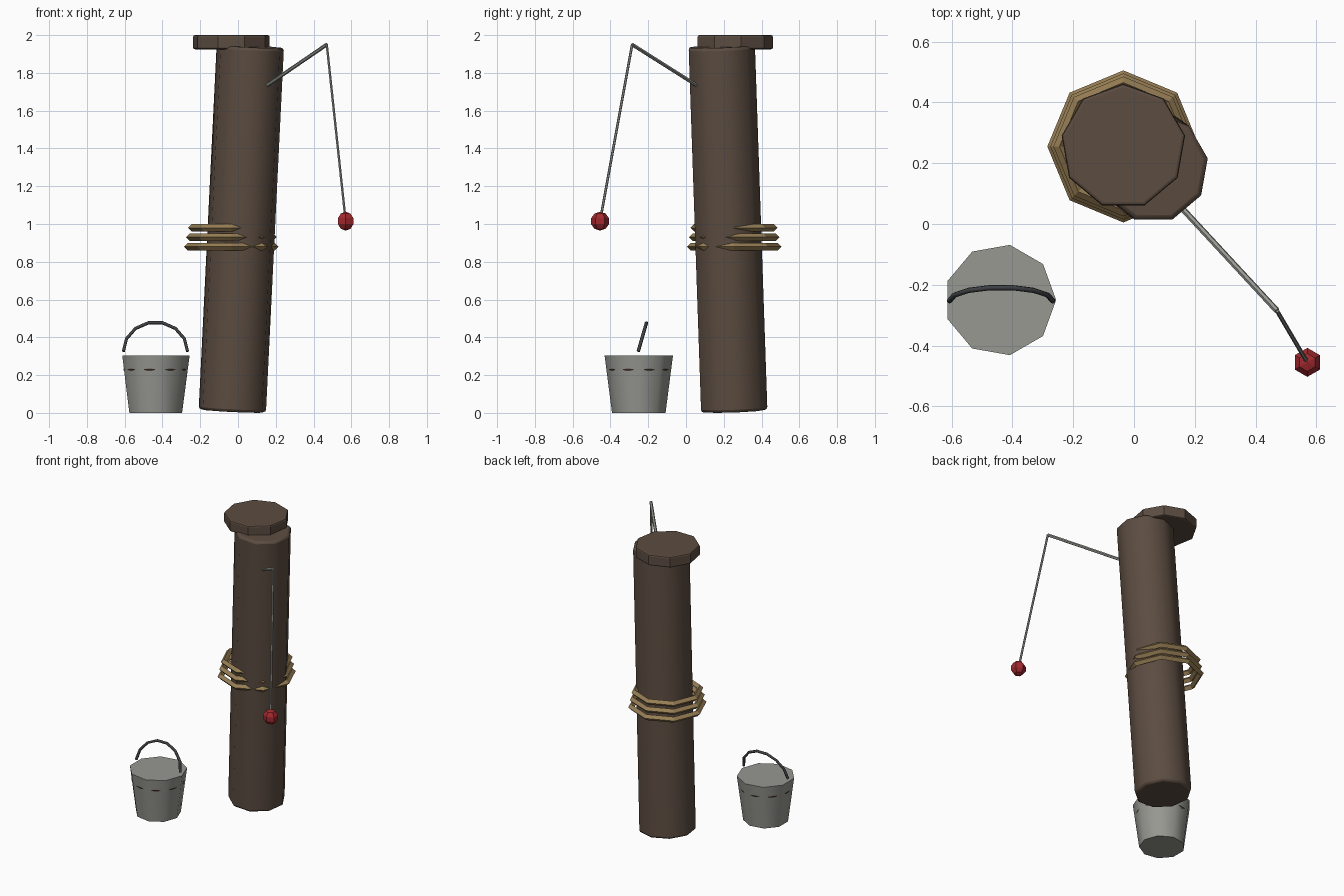
import bpy
from math import radians, sin, cos, pi
from mathutils import Vector

default = bpy.data.objects.get("Cube")
if default:
    bpy.data.objects.remove(default, do_unlink=True)


def material(name, rgb):
    m = bpy.data.materials.new(name)
    m.use_nodes = True
    m.diffuse_color = (*rgb, 1)
    m.node_tree.nodes["Principled BSDF"].inputs["Base Color"].default_value = (*rgb, 1)
    return m


WOOD = material("dark_wood", (0.105, 0.072, 0.052))
METAL = material("grey_metal", (0.31, 0.315, 0.285))
IRON = material("dark_iron", (0.05, 0.052, 0.058))
ROPE = material("tan_rope", (0.31, 0.21, 0.09))
RED = material("red_paint", (0.36, 0.022, 0.028))


def finish(name, mat, smooth=None, bevel=0):
    ob = bpy.context.object
    ob.name = name
    ob.data.materials.append(mat)
    if smooth:
        bpy.ops.object.shade_smooth_by_angle(angle=radians(smooth))
    if bevel:
        mod = ob.modifiers.new("Bevel", 'BEVEL')
        mod.width = bevel
        mod.segments = 2
        mod.limit_method = 'ANGLE'
        mod.angle_limit = radians(60)
    return ob


def rod(name, start, end, radius, sides, mat, **kw):
    """Straight prism between two points."""
    a, b = Vector(start), Vector(end)
    turn = Vector((0, 0, 1)).rotation_difference(b - a).to_euler()
    bpy.ops.mesh.primitive_cylinder_add(vertices=sides, radius=radius, depth=(b - a).length,
                                        location=(a + b) / 2, rotation=turn)
    return finish(name, mat, **kw)


def ring(name, centre, major, minor, segments, sides, mat):
    bpy.ops.mesh.primitive_torus_add(major_segments=segments, minor_segments=sides,
                                     major_radius=major, minor_radius=minor, location=centre)
    return finish(name, mat)


# Leaning post and its level cap
rod("post", (-0.03, 0.25, 0.01), (0.065, 0.184, 1.94), 0.181, 9, WOOD, smooth=42, bevel=0.015)
rod("post_cap", (-0.035, 0.255, 1.925), (-0.035, 0.255, 2), 0.206, 9, WOOD, bevel=0.01)

# Rope coils, each a little tighter than the one below
for i in range(3):
    ring(f"rope_coil_{i + 1}", (-0.035, 0.255, 0.88 + 0.05 * i), 0.23 - 0.01 * i, 0.02, 8, 4, ROPE)

# Pole, hanging line and float
tip, float_pos = (0.47, -0.285, 1.95), (0.57, -0.455, 1.015)
rod("pole", (0.155, 0.055, 1.735), tip, 0.01, 6, METAL)
rod("line", tip, float_pos, 0.007, 6, METAL)
bpy.ops.mesh.primitive_uv_sphere_add(segments=6, ring_count=5, radius=0.05, location=float_pos)
finish("float", RED)

# Bucket with a band that shows through its flat sides
bx, by = -0.44, -0.25
bpy.ops.mesh.primitive_cone_add(vertices=9, radius1=0.144, radius2=0.184, depth=0.305,
                                location=(bx, by, 0.1525), rotation=(0, 0, -pi / 2))
finish("bucket", METAL, smooth=45)
ring("bucket_band", (bx, by, 0.23), 0.155, 0.012, 36, 8, WOOD)

# Bucket handle, an arch leaning back
curve = bpy.data.curves.new("bucket_handle", 'CURVE')
curve.dimensions = '3D'
curve.bevel_depth = 0.009
curve.bevel_resolution = 1
curve.use_fill_caps = True
arch = curve.splines.new('POLY')
steps = 7
arch.points.add(steps)
for i, p in enumerate(arch.points):
    a = pi * i / steps
    p.co = (0.17 * cos(a), 0, 0.162 * sin(a), 1)
curve.materials.append(IRON)
handle = bpy.data.objects.new("bucket_handle", curve)
handle.location = (bx + 0.003, -0.253, 0.325)
handle.rotation_euler.x = radians(-16)
bpy.context.collection.objects.link(handle)
